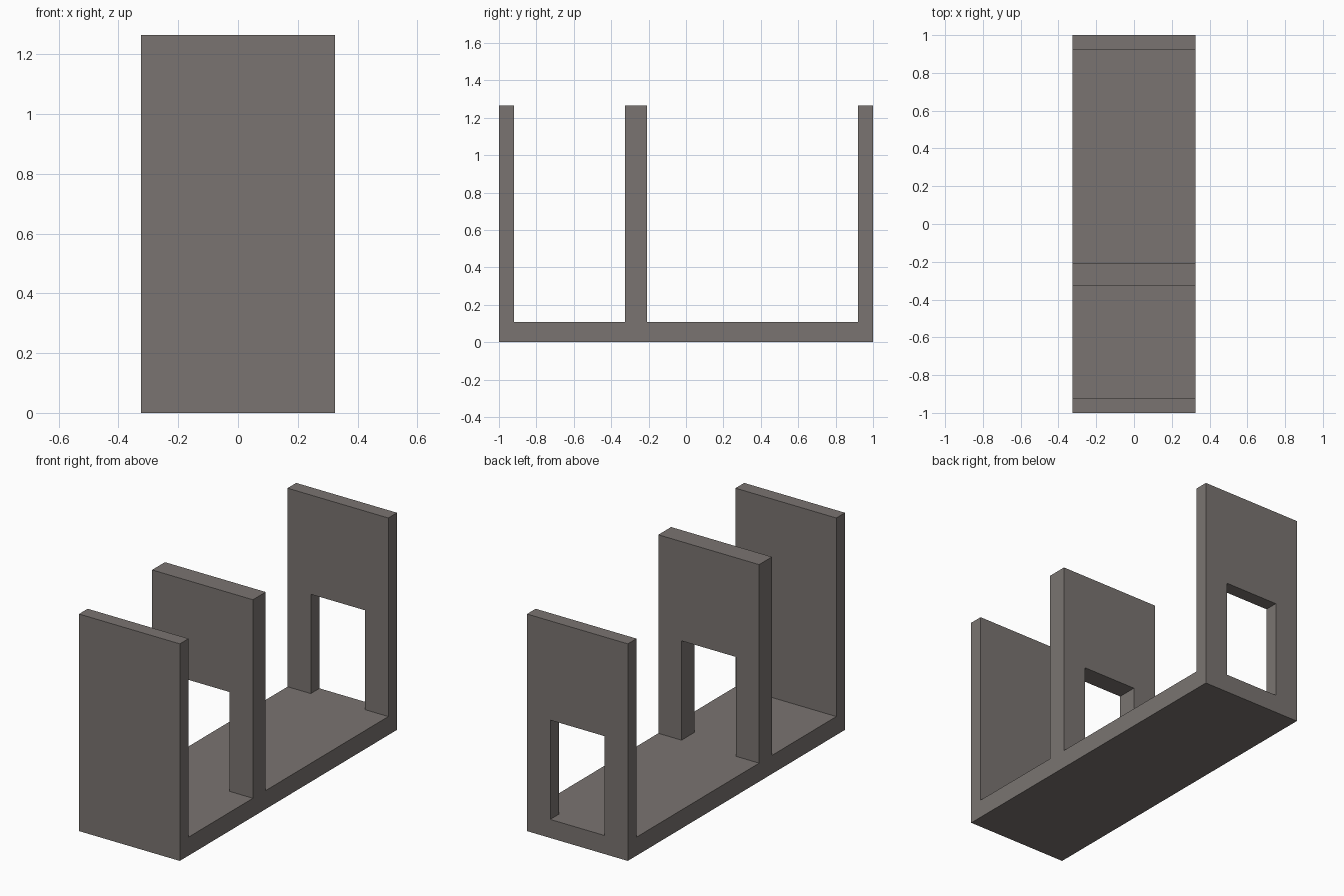
import bpy, bmesh

if "Cube" in bpy.data.objects:
    bpy.data.objects.remove(bpy.data.objects["Cube"])

HALF_W, FLOOR, TOP = 0.325, 0.108, 1.265
DOOR_HALF, DOOR_TOP = 0.175, 0.687
WALLS = [(-1.0, -0.92), (-0.327, -0.209), (0.92, 1.0)]  # y ranges, front to back

stone = bpy.data.materials.new("warm grey stone")
stone.diffuse_color = (0.195, 0.175, 0.165, 1)
stone.use_nodes = True
stone.node_tree.nodes["Principled BSDF"].inputs["Base Color"].default_value = stone.diffuse_color


def extrude_x(name, profile, half):
    """Solid made by sweeping a (y, z) outline from -half to +half in x."""
    bm = bmesh.new()
    face = bm.faces.new([bm.verts.new((-half, y, z)) for y, z in profile])
    res = bmesh.ops.extrude_face_region(bm, geom=[face], use_keep_orig=True)
    verts = [g for g in res["geom"] if isinstance(g, bmesh.types.BMVert)]
    bmesh.ops.translate(bm, verts=verts, vec=(2 * half, 0, 0))
    bmesh.ops.recalc_face_normals(bm, faces=bm.faces[:])
    me = bpy.data.meshes.new(name)
    bm.to_mesh(me)
    bm.free()
    me.materials.append(stone)
    ob = bpy.data.objects.new(name, me)
    bpy.context.collection.objects.link(ob)
    return ob


# Floor and three cross walls as one side profile
outline = [(1, 0), (-1, 0)]
for y0, y1 in WALLS:
    if y0 > -1:
        outline.append((y0, FLOOR))
    outline += [(y0, TOP), (y1, TOP)]
    if y1 < 1:
        outline.append((y1, FLOOR))
hall = extrude_x("corridor_walls_and_floor", outline, HALF_W)

# Doorways through the middle and back walls, flush with the floor
for i, (y0, y1) in enumerate(WALLS[1:]):
    a, b = y0 - 0.05, y1 + 0.05
    cutter = extrude_x("doorway_cutter_%d" % i,
                       [(a, FLOOR), (b, FLOOR), (b, DOOR_TOP), (a, DOOR_TOP)], DOOR_HALF)
    cutter.hide_render = True
    cutter.display_type = 'WIRE'
    mod = hall.modifiers.new("doorway_%d" % i, 'BOOLEAN')
    mod.operation = 'DIFFERENCE'
    mod.solver = 'EXACT'
    mod.object = cutter
